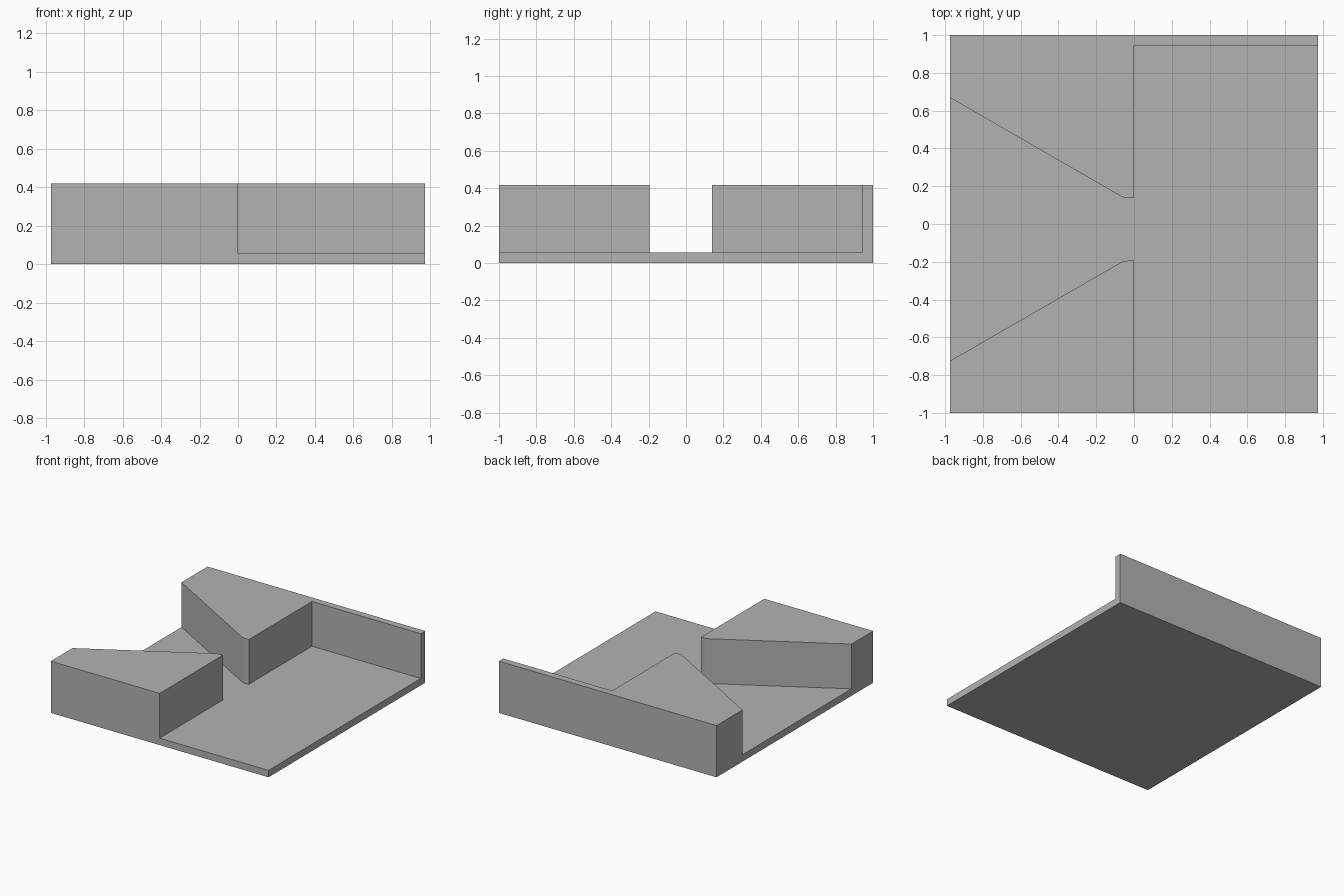
import bpy
import bmesh

if "Cube" in bpy.data.objects:
    bpy.data.objects.remove(bpy.data.objects["Cube"], do_unlink=True)

grey = bpy.data.materials.new("plain grey")
grey.use_nodes = True
colour = (0.45, 0.45, 0.45, 1)
grey.diffuse_color = colour
grey.node_tree.nodes["Principled BSDF"].inputs["Base Color"].default_value = colour

HALF_X, HEIGHT, THICK = 0.973, 0.418, 0.056
INNER = 1 - THICK          # inside face of the back wall
MIDDLE = -THICK / 2        # centre line of the channel


def extrude_outline(name, points, bottom, top):
    """Solid with the given plan outline."""
    bm = bmesh.new()
    face = bm.faces.new([bm.verts.new((x, y, bottom)) for x, y in points])
    result = bmesh.ops.extrude_face_region(bm, geom=[face])
    verts = [v for v in result["geom"] if isinstance(v, bmesh.types.BMVert)]
    bmesh.ops.translate(bm, verts=verts, vec=(0, 0, top - bottom))
    bmesh.ops.recalc_face_normals(bm, faces=bm.faces)
    mesh = bpy.data.meshes.new(name)
    bm.to_mesh(mesh)
    bm.free()
    mesh.materials.append(grey)
    obj = bpy.data.objects.new(name, mesh)
    bpy.context.collection.objects.link(obj)
    return obj


def rectangle(x0, x1, y0, y1):
    return [(x0, y0), (x1, y0), (x1, y1), (x0, y1)]


# Floor plate and back wall
extrude_outline("floor_plate", rectangle(-HALF_X, HALF_X, -1, 1), 0, THICK)
extrude_outline("back_wall", rectangle(-HALF_X, HALF_X, INNER, 1), THICK, HEIGHT)

# Tapered guide blocks, mirrored about the channel, with softened throat corners
guide = [(-HALF_X, 0.696), (-0.066, 0.173), (-0.05, 0.168), (-0.034, 0.1665),
         (0, 0.1665), (0, INNER - MIDDLE), (-HALF_X, INNER - MIDDLE)]
for name, side in (("back_guide", 1), ("front_guide", -1)):
    outline = [(x, MIDDLE + side * y) for x, y in guide]
    extrude_outline(name, outline, THICK, HEIGHT)
